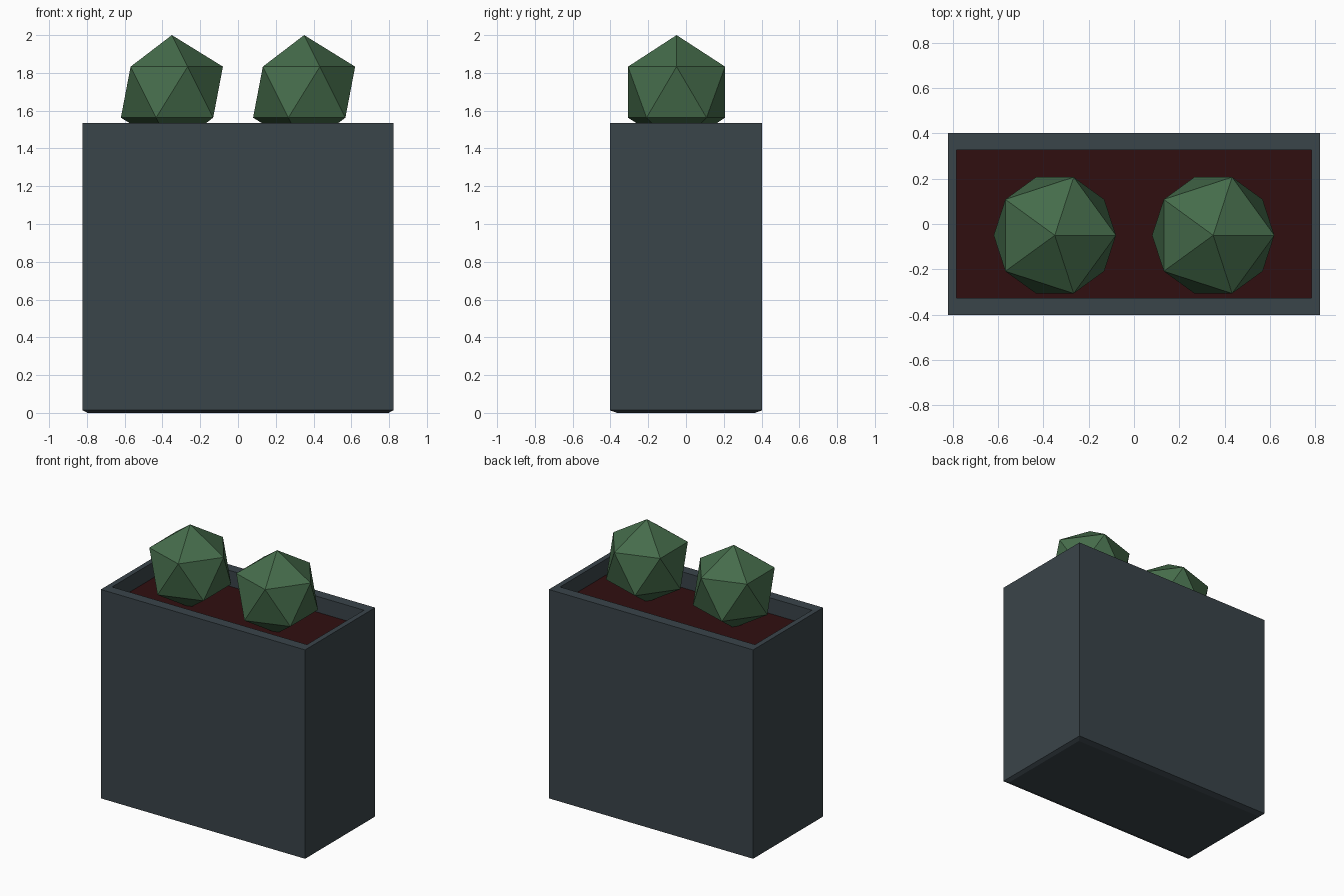
import bpy
import bmesh

if "Cube" in bpy.data.objects:
    bpy.data.objects.remove(bpy.data.objects["Cube"], do_unlink=True)


def make_material(name, rgb):
    mat = bpy.data.materials.new(name)
    mat.use_nodes = True
    mat.diffuse_color = (*rgb, 1)
    mat.node_tree.nodes["Principled BSDF"].inputs["Base Color"].default_value = (*rgb, 1)
    return mat


def add_object(name, bm, mat, location=(0, 0, 0)):
    bmesh.ops.recalc_face_normals(bm, faces=bm.faces[:])
    mesh = bpy.data.meshes.new(name)
    bm.to_mesh(mesh)
    bm.free()
    mesh.materials.append(mat)
    obj = bpy.data.objects.new(name, mesh)
    obj.location = location
    bpy.context.collection.objects.link(obj)
    return obj


def rectangle_stack(sections):
    """Closed solid through rectangles given as (half width, half depth, height)."""
    bm = bmesh.new()
    rings = [[bm.verts.new((sx * hx, sy * hy, z))
              for sx, sy in ((-1, -1), (1, -1), (1, 1), (-1, 1))]
             for hx, hy, z in sections]
    for low, high in zip(rings, rings[1:]):
        for i in range(4):
            j = (i + 1) % 4
            bm.faces.new((low[i], low[j], high[j], high[i]))
    bm.faces.new(rings[0])
    bm.faces.new(rings[-1])
    return bm


slate = make_material("slate grey", (0.042, 0.058, 0.068))
soil_red = make_material("dark red soil", (0.03, 0.0045, 0.005))
leaf = make_material("leaf green", (0.06, 0.15, 0.07))

# Planter: shallow chamfered base, straight walls, rim and inner recess
planter = rectangle_stack([
    (0.797, 0.365, 0.0),
    (0.823, 0.403, 0.014),
    (0.823, 0.403, 1.535),
    (0.785, 0.328, 1.535),
    (0.785, 0.328, 1.38),
])
add_object("planter_box", planter, slate)

# Soil filling the recess
add_object("soil", rectangle_stack([(0.785, 0.328, 1.38), (0.785, 0.328, 1.42)]), soil_red)

# Two faceted shrubs sunk slightly into the soil
for name, x in (("right_shrub", -0.35), ("left_shrub", 0.35)):
    ball = bmesh.new()
    bmesh.ops.create_icosphere(ball, subdivisions=1, radius=0.302)
    add_object(name, ball, leaf, (x, -0.05, 1.698))
